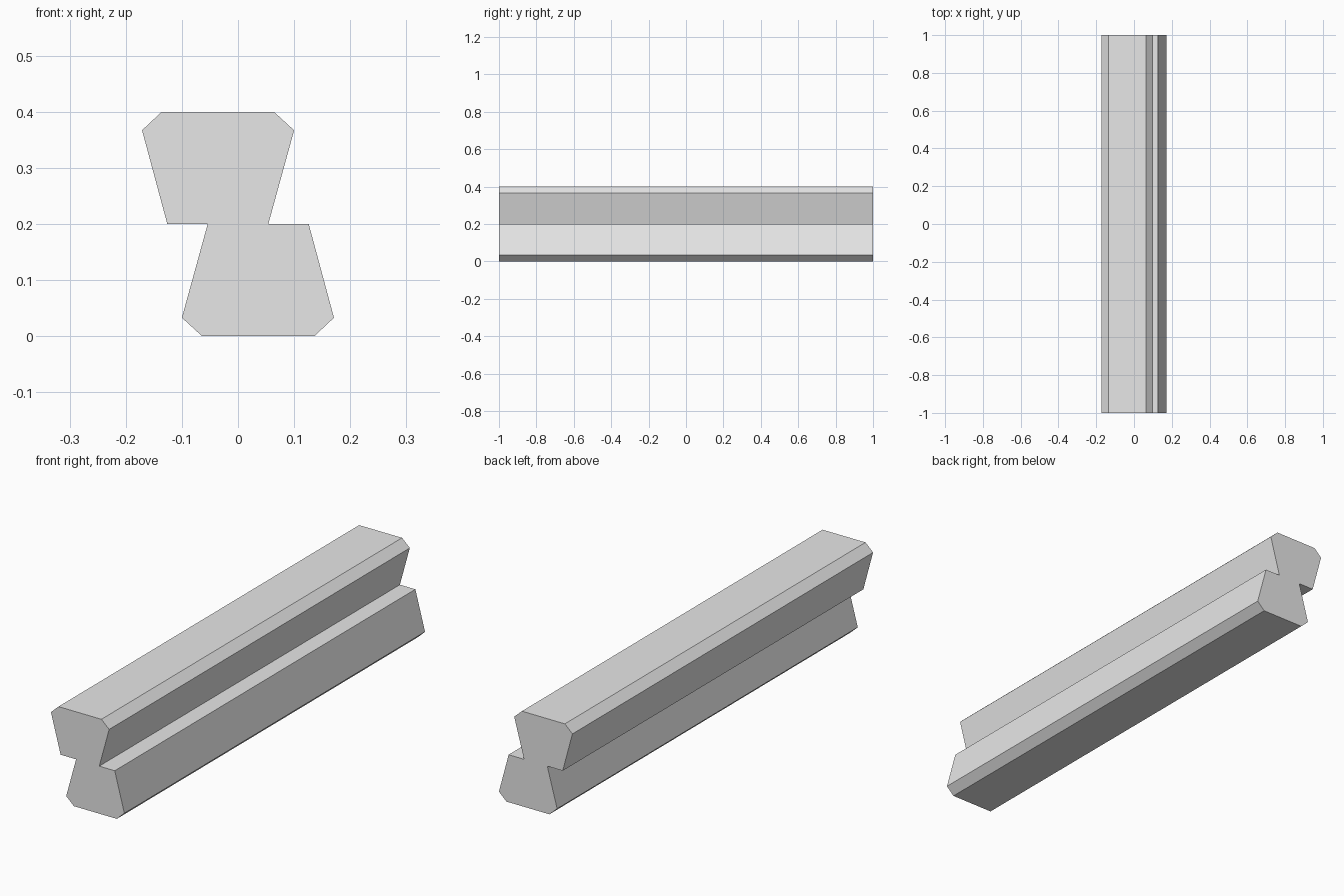
import bpy
import bmesh
from mathutils import Vector

cube = bpy.data.objects.get("Cube")
if cube:
    bpy.data.objects.remove(cube, do_unlink=True)

LENGTH = 2.0
HEIGHT = 0.4


def make_material(name, colour):
    mat = bpy.data.materials.new(name)
    mat.use_nodes = True
    mat.diffuse_color = colour
    mat.node_tree.nodes["Principled BSDF"].inputs["Base Color"].default_value = colour
    return mat


# Lower half of the cross-section; the upper half is its half-turn copy
lower = [(-0.1, 0.033), (-0.064, 0), (0.136, 0),
         (0.171, 0.033), (0.126, 0.2), (0.054, 0.2)]
upper = [(-x, HEIGHT - z) for x, z in lower]

# Extrude the cross-section along the beam
bm = bmesh.new()
end = bm.faces.new([bm.verts.new((x, -LENGTH / 2, z)) for x, z in lower + upper])
result = bmesh.ops.extrude_face_region(bm, geom=[end], use_keep_orig=True)
far_verts = [v for v in result["geom"] if isinstance(v, bmesh.types.BMVert)]
bmesh.ops.translate(bm, vec=Vector((0, LENGTH, 0)), verts=far_verts)
bmesh.ops.recalc_face_normals(bm, faces=bm.faces)

mesh = bpy.data.meshes.new("interlocking_beam")
bm.to_mesh(mesh)
bm.free()
mesh.materials.append(make_material("light grey", (0.8, 0.8, 0.8, 1)))
beam = bpy.data.objects.new("interlocking_beam", mesh)
bpy.context.collection.objects.link(beam)
